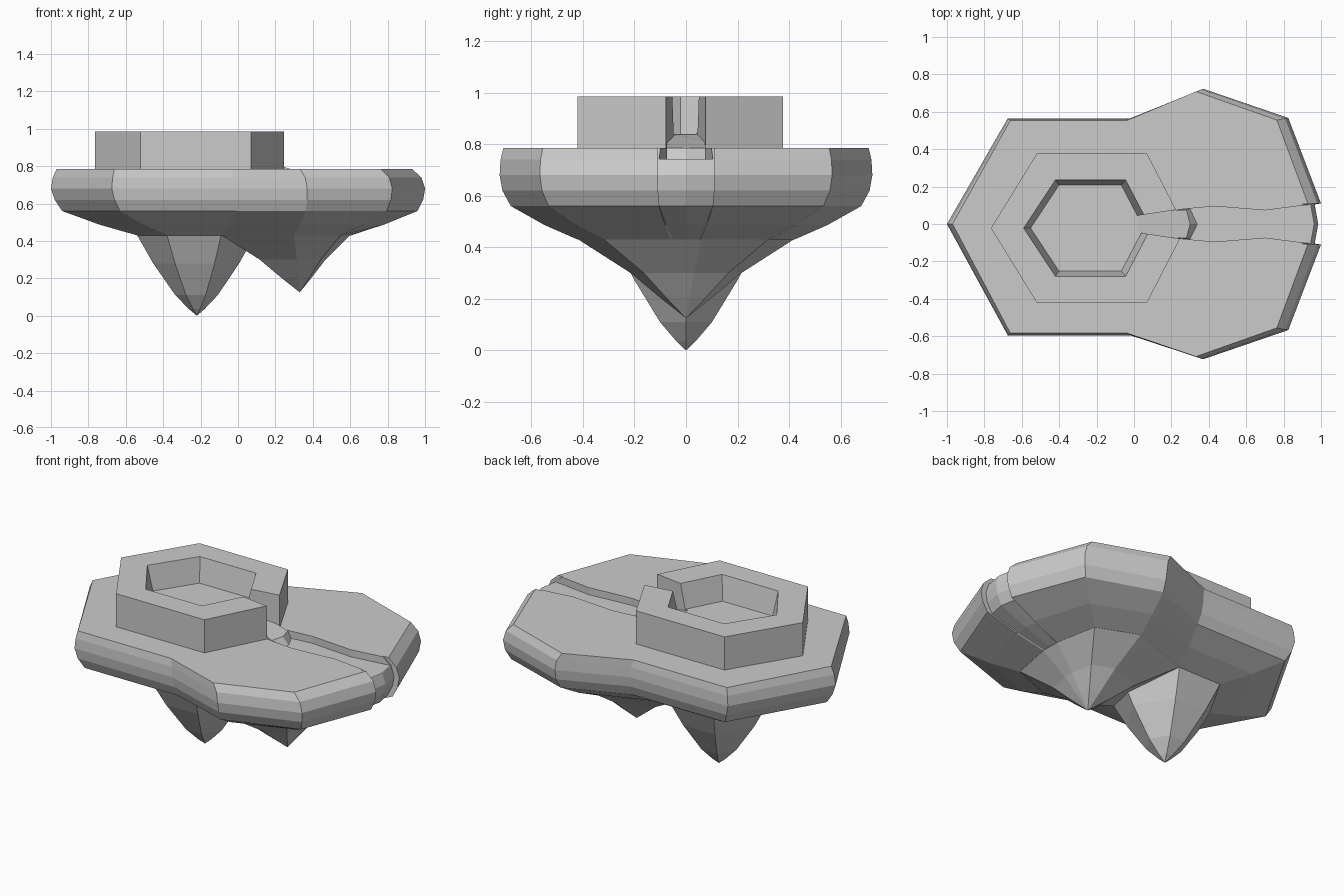
import bpy
import bmesh

if "Cube" in bpy.data.objects:
    bpy.data.objects.remove(bpy.data.objects["Cube"])


def loft(name, rings, tip=None):
    """Skin a stack of equal-length 3D rings, capped at the ends or closed to a tip."""
    bm = bmesh.new()
    loops = [[bm.verts.new(p) for p in ring] for ring in rings]
    n = len(loops[0])
    for a, b in zip(loops, loops[1:]):
        for i in range(n):
            j = (i + 1) % n
            bm.faces.new((a[i], a[j], b[j], b[i]))
    bm.faces.new(loops[0])
    if tip:
        t = bm.verts.new(tip)
        for i in range(n):
            bm.faces.new((loops[-1][i], loops[-1][(i + 1) % n], t))
    else:
        bm.faces.new(loops[-1])
    bmesh.ops.recalc_face_normals(bm, faces=bm.faces)
    mesh = bpy.data.meshes.new(name)
    bm.to_mesh(mesh)
    bm.free()
    obj = bpy.data.objects.new(name, mesh)
    bpy.context.collection.objects.link(obj)
    return obj


def at(outline, z):
    return [(x, y, z) for x, y in outline]


def about(outline, k, cx, cy=0.0):
    return [(cx + (x - cx) * k, cy + (y - cy) * k) for x, y in outline]


def mirror(half):
    """Complete a half outline (y >= 0) across the x axis."""
    return half + [(x, -y) for x, y in reversed(half) if y > 0]


def cut(target, cutter):
    mod = target.modifiers.new("cut", 'BOOLEAN')
    mod.object = cutter
    mod.operation = 'DIFFERENCE'
    mod.solver = 'EXACT'
    bpy.context.view_layer.objects.active = target
    bpy.ops.object.modifier_apply(modifier=mod.name)


# Island slab: bulging rim, notched where the stream leaves
rim = mirror([(-1, 0), (-0.675, 0.58), (-0.02, 0.58), (0.37, 0.723), (0.825, 0.567),
              (1.0, 0.11), (0.965, 0.11), (0.985, 0)])
rim = [(x, y - 0.015 if x < 0.1 and abs(y) > 0.3 else y) for x, y in rim]
neck = mirror([(-0.54, 0), (-0.38, 0.28), (-0.09, 0.28), (0.30, 0.42), (0.55, 0.32),
               (0.60, 0.06), (0.60, 0.05), (0.605, 0)])


def rim_ring(left, right, ky):
    return [(left + (x + 1) * (right - left) / 2, y * ky) for x, y in rim]


foot = rim_ring(-0.94, 0.96, 0.94)
mid = [((a[0] + b[0]) / 2, (a[1] + b[1]) / 2) for a, b in zip(foot, neck)]
island = loft("island_slab", [
    at(rim_ring(-0.97, 0.93, 0.98), 0.785),
    at(rim_ring(-0.99, 0.98, 0.995), 0.74),
    at(rim, 0.68),
    at(rim_ring(-0.98, 0.99, 0.985), 0.62),
    at(foot, 0.56), at(mid, 0.487), at(neck, 0.43)])

# Two rocky points hanging underneath
hex_base = mirror([(-0.54, 0), (-0.38, 0.28), (-0.09, 0.28), (0.09, 0)])
loft("left_rock_point",
     [at(about(hex_base, k, -0.22), z)
      for k, z in ((1, 0.432), (0.73, 0.28), (0.36, 0.11), (0.13, 0.035))],
     tip=(-0.22, 0, 0))
wide_base = mirror([(-0.09, 0.28), (0.30, 0.42), (0.55, 0.32), (0.60, 0.06)])
loft("right_rock_point",
     [at(about(wide_base, k, 0.33), z)
      for k, z in ((1, 0.432), (0.51, 0.30), (0.24, 0.205))],
     tip=(0.33, 0, 0.125))

# Raised hexagonal basin wall
CY = -0.022
basin_line = [(x, y + CY) for x, y in mirror([(-0.765, 0), (-0.52, 0.398),
                                              (0.07, 0.398), (0.275, 0)])]
basin = loft("hexagonal_basin", [at(basin_line, 0.77), at(basin_line, 0.985)])
pool_line = [(x, y + CY) for x, y in mirror([(-0.59, 0), (-0.42, 0.258),
                                             (-0.045, 0.258), (0.09, 0)])]
pool = loft("pool_cutter", [at(about(pool_line, 0.89, -0.25, CY), 0.84),
                            at(pool_line, 0.985),
                            at(about(pool_line, 1.01, -0.25, CY), 1.0)])

# Winding stream bed
bank = [(0.02, 0.045), (0.22, 0.075), (0.43, 0.095), (0.70, 0.073), (0.97, 0.108), (1.1, 0.108)]
stream_line = bank + [(x, -y) for x, y in reversed(bank)]
stream = loft("stream_cutter", [at(stream_line, 0.742), at(stream_line, 1.2)])

cut(basin, pool)
cut(basin, stream)
cut(island, stream)
for helper in (pool, stream):
    bpy.data.objects.remove(helper, do_unlink=True)

# Spout ramp from the basin down to the stream
top = [(0.0, 0.046, 0.84), (0.20, 0.073, 0.81), (0.28, 0.076, 0.785), (0.30, 0, 0.785),
       (0.28, -0.076, 0.785), (0.20, -0.073, 0.81), (0.0, -0.046, 0.84)]
base = [(0.0, 0.046, 0.74), (0.20, 0.073, 0.74), (0.30, 0.082, 0.74), (0.34, 0, 0.74),
        (0.30, -0.082, 0.74), (0.20, -0.073, 0.74), (0.0, -0.046, 0.74)]
loft("spout_ramp", [base, top])
